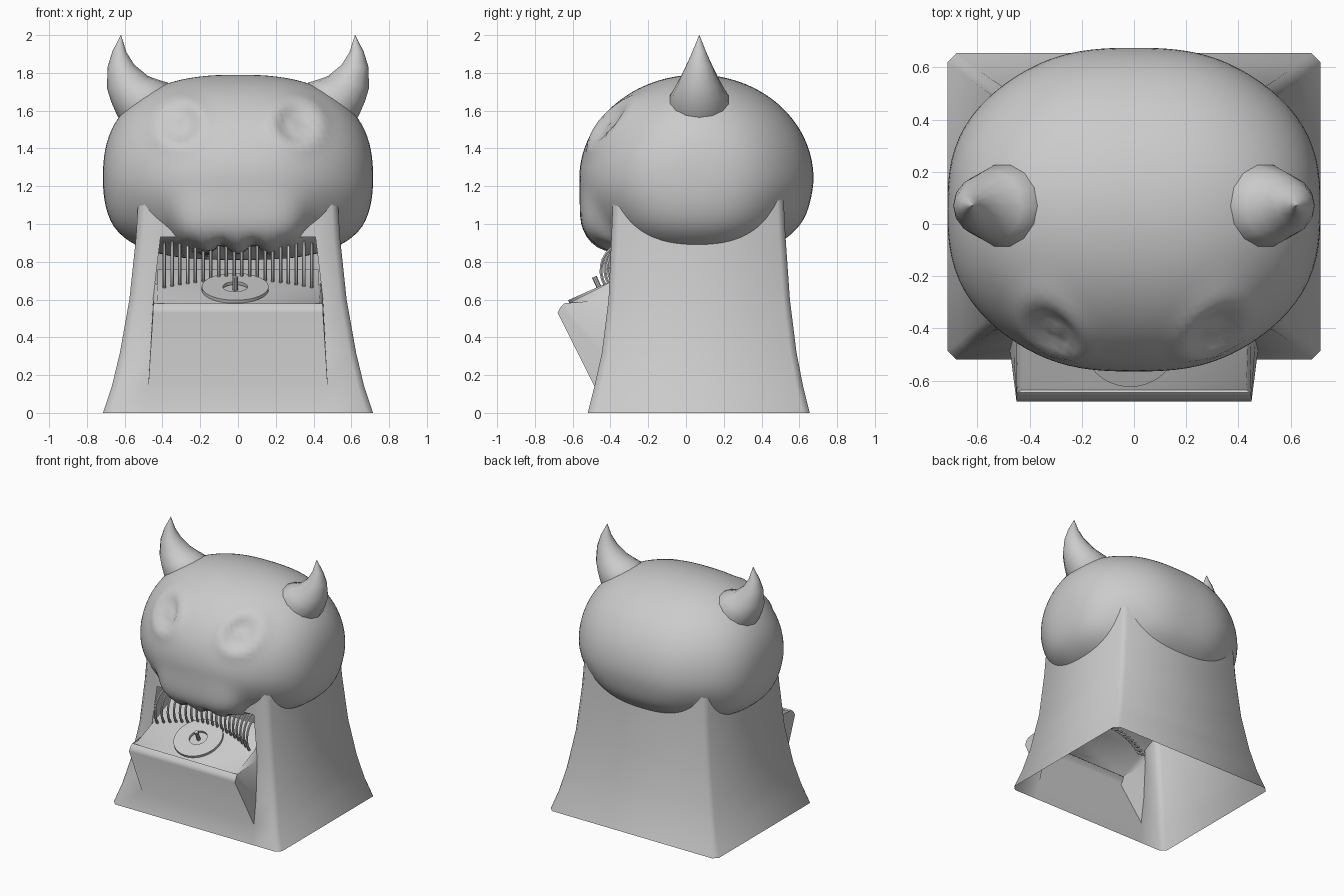
import bpy, bmesh, math
from mathutils import Vector, Matrix

if "Cube" in bpy.data.objects:
    bpy.data.objects.remove(bpy.data.objects["Cube"])


def finish(bm, name, angle=50):
    bmesh.ops.recalc_face_normals(bm, faces=bm.faces)
    me = bpy.data.meshes.new(name)
    bm.to_mesh(me)
    bm.free()
    ob = bpy.data.objects.new(name, me)
    bpy.context.collection.objects.link(ob)
    bpy.ops.object.select_all(action='DESELECT')
    ob.select_set(True)
    bpy.context.view_layer.objects.active = ob
    bpy.ops.object.shade_smooth_by_angle(angle=math.radians(angle))
    return ob


def step(a, b, v):
    t = min(1, max(0, (v - a) / (b - a)))
    return t * t * (3 - 2 * t)


def tube(bm, path, n):
    """Loft circles (centre, radius, axis) into a capped tube."""
    rings = []
    for c, r, axis in path:
        q = Vector((0, 0, 1)).rotation_difference(Vector(axis))
        rings.append([bm.verts.new(Vector(c) + q @ Vector(
            (r * math.cos(i * math.tau / n), r * math.sin(i * math.tau / n), 0)))
            for i in range(n)])
    for a, b in zip(rings, rings[1:]):
        for i in range(n):
            bm.faces.new((a[i], a[(i + 1) % n], b[(i + 1) % n], b[i]))
    bm.faces.new(rings[0])
    bm.faces.new(rings[-1])


# Hollow flared pedestal with an opening in the front: z, half width, front, back, opening half width
LEVELS = [(0, .715, -.52, .655, .49), (.14, .668, -.485, .62, .475), (.32, .625, -.445, .585, .465),
          (.6, .575, -.41, .55, .45), (.93, .54, -.395, .527, .41), (1.17, .525, -.385, .515, .41)]
# Sloping tray in the opening: half width, y, z
TRAY = [(.475, -.485, .14), (.45, -.68, .53), (.45, -.665, .56), (.445, -.645, .58),
        (.43, -.635, .573), (.425, -.39, .675), (.425, -.2, .76)]
bm = bmesh.new()
rings = []
k = .035
for z, w, f, b, o in LEVELS:
    half = [(o, f), (w - k, f), (w, f + k), (w, b - k), (w - k, b)]
    pts = half + [(-x, y) for x, y in reversed(half)]
    rings.append([bm.verts.new((x, y, z)) for x, y in pts])
for lv, (a, b) in enumerate(zip(rings, rings[1:])):
    for i in range(10):
        if i == 9 and 1 <= lv <= 3:
            continue
        j = (i + 1) % 10
        bm.faces.new((a[i], a[j], b[j], b[i]))
# The tray shares the edge of the opening
cols = {}
for s, e in ((-1, 9), (1, 0)):
    row = [rings[1][e]] + [bm.verts.new((s * w, y, z)) for w, y, z in TRAY[1:]]
    cols[s] = row
    back = bm.verts.new((s * .44, -.405, .69))
    p2, p3 = rings[2][e], rings[3][e]
    bm.faces.new((row[0], row[1], p2))
    bm.faces.new((row[1], row[2], row[3], p3, p2))
    bm.faces.new((row[3], row[4], row[5], back, p3))
for i in range(len(TRAY) - 1):
    bm.faces.new((cols[-1][i], cols[1][i], cols[1][i + 1], cols[-1][i + 1]))
finish(bm, "pedestal_with_tray", 55)

# Curved row of bent bars at the back of the tray
bm = bmesh.new()
for i in range(20):
    x = -.39 + i * .78 / 19
    dy = .1 * (1 - (x / .39) ** 2)
    path = []
    for j in range(13):
        a = math.radians(80 + 180 * j / 12)
        path.append(((x, -.325 + dy + .125 * math.cos(a), .755 + .4 * dy + .14 * math.sin(a)),
                     .009, (0, -math.sin(a), math.cos(a))))
    tube(bm, path, 6)
finish(bm, "curved_bars")

# Disc with a centre hole and spindle, lying on the tray
tilt = Matrix.Translation((-.015, -.455, .652)) @ Matrix.Rotation(math.radians(24), 4, 'X')
bm = bmesh.new()
n = 40
loops = [[bm.verts.new((r * math.cos(i * math.tau / n), r * math.sin(i * math.tau / n), z))
          for i in range(n)] for r, z in ((.065, 0), (.177, 0), (.177, .018), (.065, .018))]
for p in range(4):
    a, b = loops[p], loops[(p + 1) % 4]
    for i in range(n):
        bm.faces.new((a[i], a[(i + 1) % n], b[(i + 1) % n], b[i]))
bm.transform(tilt)
finish(bm, "disc", 30)
bm = bmesh.new()
tube(bm, [((0, 0, 0), .014, (0, 0, 1)), ((0, 0, .075), .014, (0, 0, 1))], 10)
bm.transform(tilt)
finish(bm, "spindle", 30)

# Head: rounded ellipsoid with a boxy wavy upper lip and sunken eyes
CY, CZ = .06, 1.24
bm = bmesh.new()
bmesh.ops.create_uvsphere(bm, u_segments=96, v_segments=60, radius=1)
for v in bm.verts:
    d = v.co.normalized()
    low = step(0, .4, -d.z)
    lip = step(0, .4, -d.z) * step(.1, .5, -d.y) * (1 - step(.25, .6, abs(d.x)))
    diag = (2 * abs(d.x * d.y)) ** 2
    m = 2 + .4 * low * (1 - diag) + 3 * lip
    n = 2.5 + .4 * low * (1 - diag) - .25 * diag
    b = .615 if d.y > 0 else .625
    c = .55 if d.z > 0 else .43 - .05 * lip
    g = (abs(d.y / b) ** m + abs(d.z / c) ** m) ** (1 / m)
    p = d / (abs(d.x / .715) ** n + g ** n) ** (1 / n)
    p += Vector((0, CY, CZ))
    p.z -= .022 * lip * step(.4, .6, -d.z) * math.cos(p.x * math.tau / .17)
    if p.y < 0:
        r = math.hypot(abs(p.x) - .31, p.z - 1.53)
        bump = (.045 * math.exp(-(r / .04) ** 2) - .06 * math.exp(-(r / .075) ** 2)
                + .016 * math.exp(-((r - .12) / .04) ** 2))
        p += d * bump
    v.co = p
finish(bm, "head", 60)

# Pair of upward-curving horns: x, z, radius, axis x, axis z
HORN = [(.44, 1.57, .15, .55, .83), (.505, 1.66, .16, .55, .83), (.55, 1.705, .135, .45, .89),
        (.585, 1.75, .113, .3, .95), (.62, 1.835, .072, .1, 1), (.628, 1.91, .038, -.05, 1),
        (.62, 2.0, .001, -.1, 1)]
for side, s in (("left", -1), ("right", 1)):
    bm = bmesh.new()
    tube(bm, [((s * x, .07, z), r, (s * ax, 0, az)) for x, z, r, ax, az in HORN], 14)
    finish(bm, side + "_horn")
